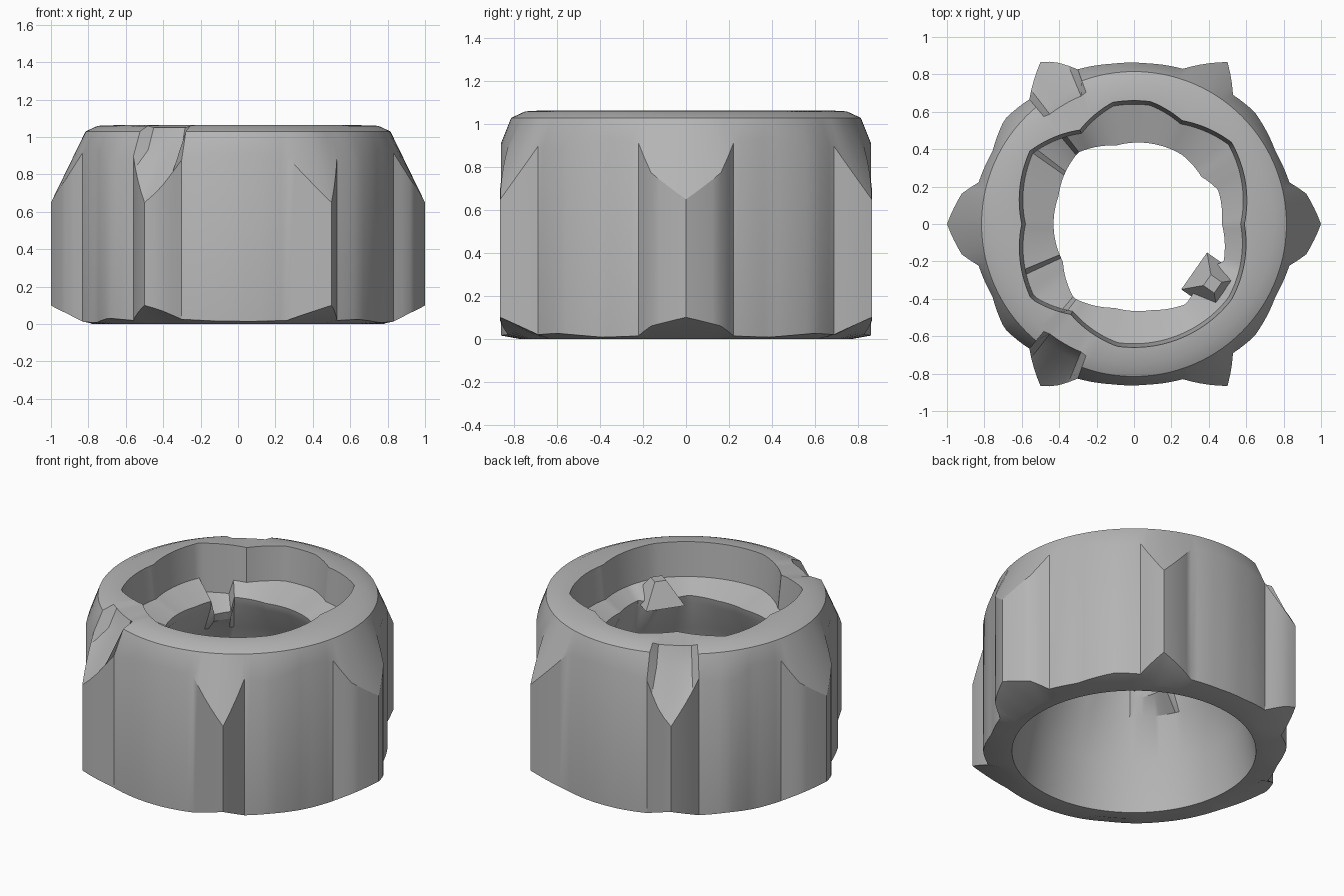
import bpy, bmesh, math

cube = bpy.data.objects.get("Cube")
if cube:
    bpy.data.objects.remove(cube)

mat = bpy.data.materials.new("worn steel grey")
mat.use_nodes = True
grey = (0.46, 0.46, 0.46, 1)
mat.diffuse_color = grey
mat.node_tree.nodes["Principled BSDF"].inputs["Base Color"].default_value = grey

# Radius by angle in degrees
OUTER = [(0, 1), (10, .935), (15, .86), (27, .85), (43, .88), (52.5, .87), (60, 1),
         (72.5, .87), (85, .862), (98, .865), (110, .88), (116, .965), (120, 1),
         (130, .87), (141, .89), (153, .85), (165, .86), (170, .935), (180, 1)]
RIM = [(0, .59), (40, .68), (65, .61), (82, .66), (100, .66), (120, .58), (145, .68),
       (180, .6), (216, .68), (235, .59), (262, .66), (278, .66), (322, .66), (360, .59)]
HOLE = [(0, .47), (22, .485), (35, .44), (55, .45), (77, .44), (103, .43), (128, .485),
        (160, .43), (180, .43), (208, .43), (231, .51), (257, .46), (282, .47),
        (303, .51), (328, .43), (337, .52), (360, .47)]


def lookup(table, a):
    for (a0, r0), (a1, r1) in zip(table, table[1:]):
        if a0 <= a <= a1:
            return r0 + (r1 - r0) * (a - a0) / (a1 - a0)


def section(a):
    """Closed radial section (radius, height) at one angle."""
    mirrored = min(a, 360 - a)
    r = lookup(OUTER, mirrored)
    rim, hole = lookup(RIM, a), lookup(HOLE, a)
    chipped = 111 < mirrored < 130
    pocket = 128 <= a <= 143 or 203 <= a <= 230
    ledge = .70 if pocket else .79
    return [(.78, 0),
            (r, .1 - (1 - r) * .62),          # bottom chamfer
            (r, .65 + (1 - r) * 1.9),         # top chamfer
            (.79, .93) if chipped else (.815, 1.03),
            (.74, 1.05) if chipped else (.75, 1.06),
            (rim, 1.065),
            (rim - .02, ledge + .06),         # inner wall
            (hole, ledge),                    # inner ledge
            (hole + .01, ledge - .05),
            (.57, .56), (.66, .3), (.71, 0)]  # flared underside


def finish(name, bm):
    bmesh.ops.recalc_face_normals(bm, faces=bm.faces[:])
    mesh = bpy.data.meshes.new(name)
    bm.to_mesh(mesh)
    bm.free()
    mesh.materials.append(mat)
    obj = bpy.data.objects.new(name, mesh)
    bpy.context.collection.objects.link(obj)
    bpy.ops.object.select_all(action="DESELECT")
    obj.select_set(True)
    bpy.context.view_layer.objects.active = obj
    bpy.ops.object.shade_smooth_by_angle(angle=math.radians(30))
    return obj


# Ridged ring body
bm = bmesh.new()
rings = []
STEPS = 144
for i in range(STEPS):
    a = i * 360 / STEPS
    c, s = math.cos(math.radians(a)), math.sin(math.radians(a))
    rings.append([bm.verts.new((r * c, r * s, z)) for r, z in section(a)])
for i, ring in enumerate(rings):
    nxt = rings[(i + 1) % STEPS]
    for j in range(len(ring)):
        k = (j + 1) % len(ring)
        bm.faces.new((ring[j], nxt[j], nxt[k], ring[k]))
finish("ridged_ring", bm)

# Broken tooth on the inner ledge
bm = bmesh.new()
bmesh.ops.create_cone(bm, cap_ends=True, segments=4, radius1=.17, radius2=.05, depth=.14)
tooth = finish("inner_tooth", bm)
tooth.location = (.42, -.32, .83)
tooth.rotation_euler = (0, 0, math.radians(10))
